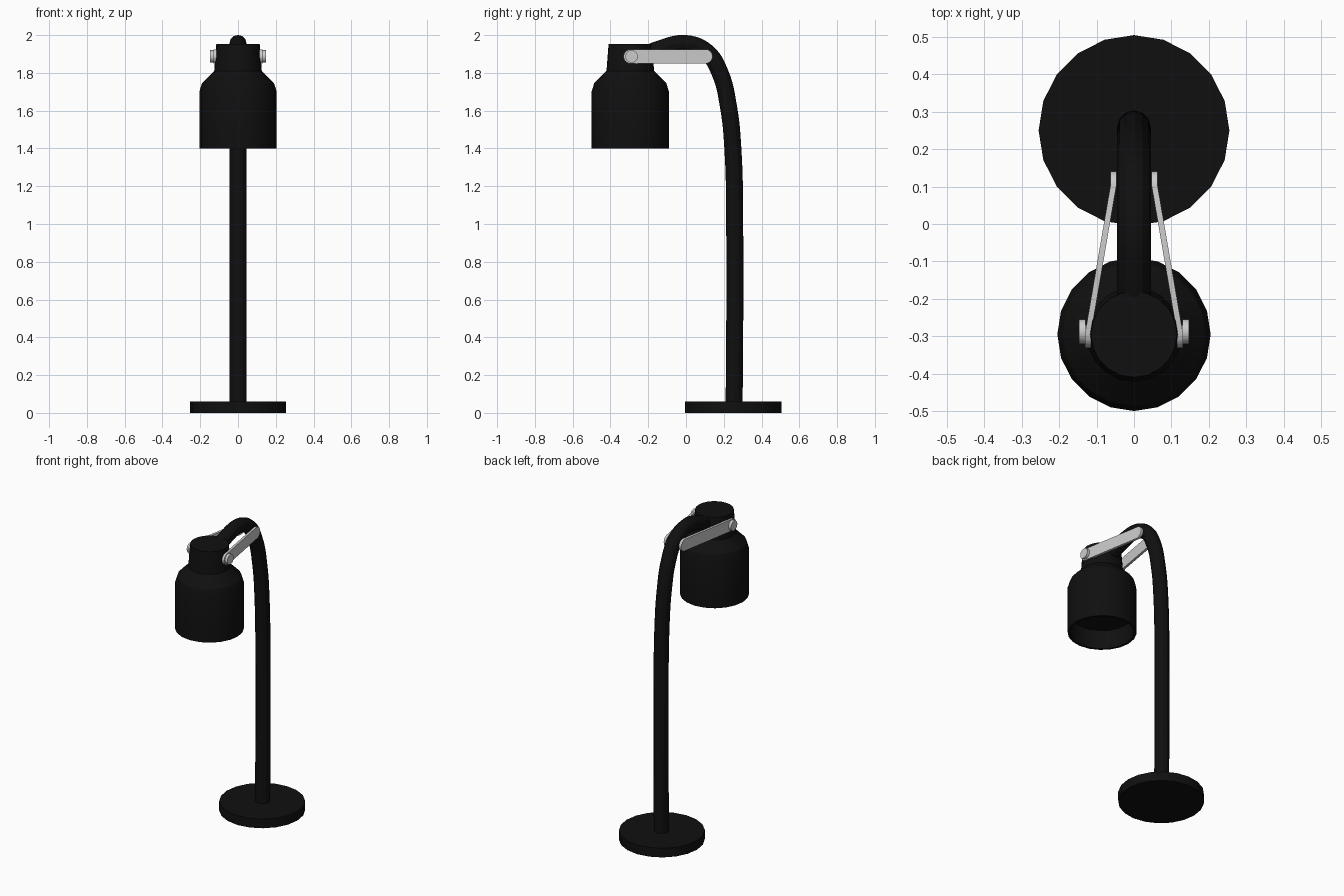
import bpy, bmesh, math
from mathutils import Matrix

if "Cube" in bpy.data.objects:
    bpy.data.objects.remove(bpy.data.objects["Cube"])

SIDES = 20
black = bpy.data.materials.new("black_paint")
black.diffuse_color = (0.005, 0.005, 0.005, 1)
black.use_nodes = True
black.node_tree.nodes["Principled BSDF"].inputs["Base Color"].default_value = black.diffuse_color


def add_object(name, bm, mat=None):
    bmesh.ops.recalc_face_normals(bm, faces=bm.faces)
    mesh = bpy.data.meshes.new(name)
    bm.to_mesh(mesh)
    bm.free()
    obj = bpy.data.objects.new(name, mesh)
    bpy.context.collection.objects.link(obj)
    if mat:
        mesh.materials.append(mat)
    smooth(obj)
    return obj


def smooth(obj):
    bpy.ops.object.select_all(action='DESELECT')
    obj.select_set(True)
    bpy.context.view_layer.objects.active = obj
    bpy.ops.object.shade_smooth_by_angle(angle=math.radians(25))


def lathe(name, profile, y, mat):
    """Stack rings of (radius, z) and cap both ends."""
    bm = bmesh.new()
    rings = []
    for r, z in profile:
        rings.append([bm.verts.new((r * math.cos(a), y + r * math.sin(a), z))
                      for a in (2 * math.pi * i / SIDES for i in range(SIDES))])
    for lo, hi in zip(rings, rings[1:]):
        for i in range(SIDES):
            j = (i + 1) % SIDES
            bm.faces.new((lo[i], lo[j], hi[j], hi[i]))
    bm.faces.new(rings[0])
    bm.faces.new(rings[-1])
    return add_object(name, bm, mat)


# Round foot
lathe("base", [(0.255, 0), (0.255, 0.06)], 0.25, black)

# Shade: recessed underside, straight wall, shoulder and neck
lathe("shade", [(0.185, 1.52), (0.19, 1.4), (0.205, 1.4), (0.205, 1.47),
                (0.205, 1.70), (0.191, 1.745), (0.126, 1.81), (0.115, 1.953)],
      -0.295, black)

# Curved stem
curve = bpy.data.curves.new("stem", 'CURVE')
curve.dimensions = '3D'
curve.bevel_depth = 0.045
curve.bevel_resolution = 4
curve.use_fill_caps = True
curve.resolution_u = 6
path = [(0.255, 0.05), (0.258, 0.95), (0.248, 1.4), (0.225, 1.62), (0.18, 1.80),
        (0.11, 1.91), (0.0, 1.955), (-0.13, 1.93), (-0.25, 1.88)]
spline = curve.splines.new('BEZIER')
spline.bezier_points.add(len(path) - 1)
for p, (y, z) in zip(spline.bezier_points, path):
    p.co = (0, y, z)
    p.handle_left_type = p.handle_right_type = 'AUTO'
stem = bpy.data.objects.new("stem", curve)
bpy.context.collection.objects.link(stem)
curve.materials.append(black)
bpy.ops.object.select_all(action='DESELECT')
stem.select_set(True)
bpy.context.view_layer.objects.active = stem
bpy.ops.object.convert(target='MESH')
smooth(bpy.context.view_layer.objects.active)

# Bracket arms and pivot bolts
Y0, Y1, R, ZC, THICK = -0.293, 0.103, 0.038, 1.887, 0.016


def arm(name, side):
    bm = bmesh.new()

    def vert(y, z, off):
        t = min(max((y - Y0) / (Y1 - Y0), 0), 1)
        return bm.verts.new((side * (0.123 + t * (0.055 - 0.123) + off), y, z))

    outline = []
    for cy, start in ((Y1, -90), (Y0, 90)):
        for k in range(9):
            a = math.radians(start + 22.5 * k)
            outline.append((cy + R * math.cos(a), ZC + R * math.sin(a)))
    inner, outer = ([vert(y, z, s * THICK / 2) for y, z in outline] for s in (-1, 1))
    for v in (inner, outer):
        bm.faces.new(v[:9])
        bm.faces.new(v[9:])
        bm.faces.new((v[0], v[8], v[9], v[17]))
    for i in range(18):
        j = (i + 1) % 18
        bm.faces.new((inner[i], inner[j], outer[j], outer[i]))
    add_object(name, bm)


def bolt(name, side):
    bm = bmesh.new()
    for r, x0, x1 in ((0.033, 0.130, 0.147), (0.018, 0.09, 0.135)):
        bmesh.ops.create_cone(
            bm, cap_ends=True, segments=SIDES, radius1=r, radius2=r, depth=x1 - x0,
            matrix=Matrix.Translation((side * (x0 + x1) / 2, -0.288, ZC))
            @ Matrix.Rotation(math.pi / 2, 4, 'Y'))
    add_object(name, bm)


for side, label in ((-1, "left"), (1, "right")):
    arm(label + "_arm", side)
    bolt(label + "_bolt", side)
